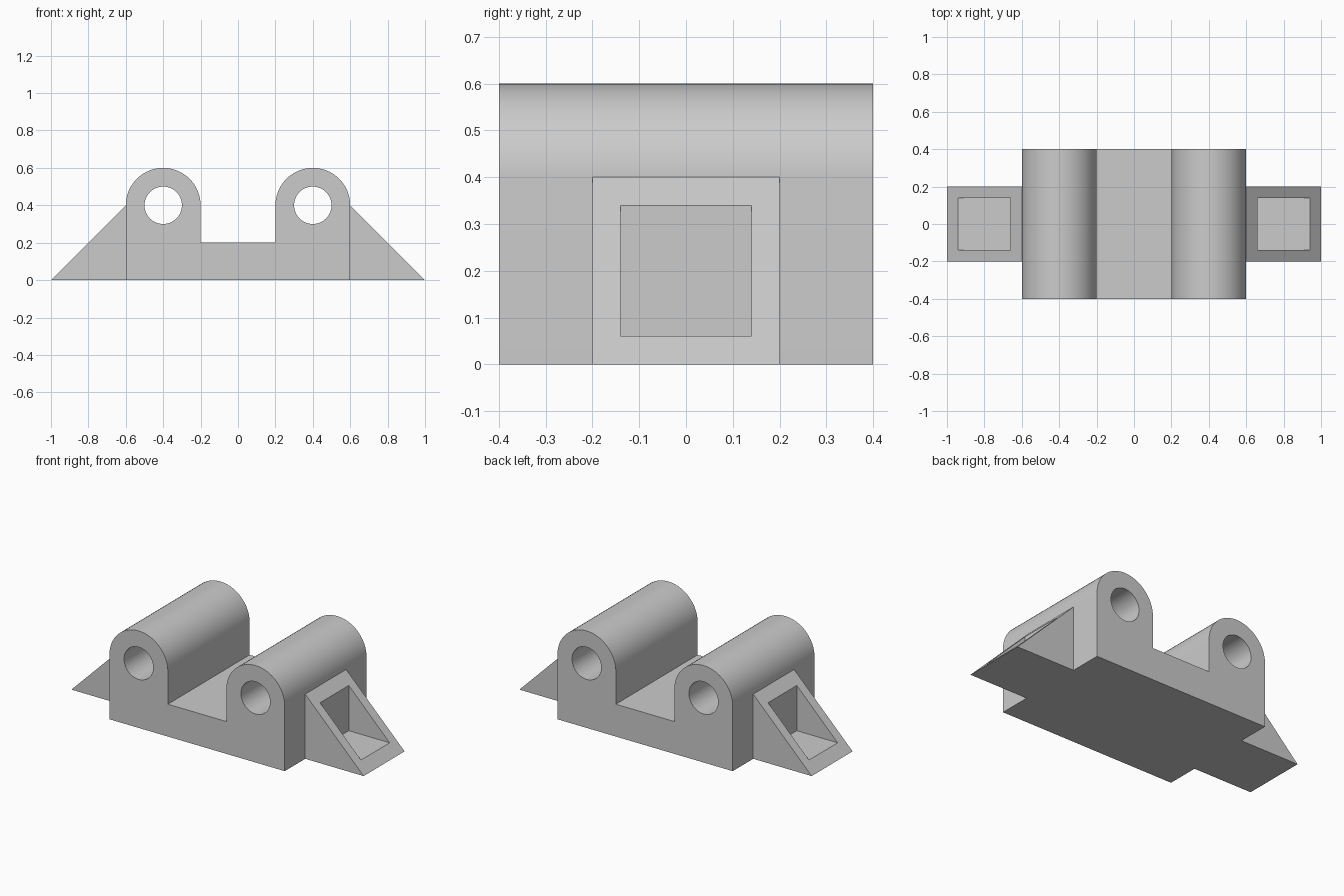
import bpy, bmesh
from math import cos, sin, pi, radians

if "Cube" in bpy.data.objects:
    bpy.data.objects.remove(bpy.data.objects["Cube"])


def arc(cx, cz, r, start, end, n):
    return [(cx + r * cos(start + (end - start) * i / n),
             cz + r * sin(start + (end - start) * i / n)) for i in range(n + 1)]


def prism(name, loops, half_depth):
    """Extrude a closed x-z outline (further loops are holes) along y."""
    bm = bmesh.new()
    edges = []
    for loop in loops:
        vs = [bm.verts.new((x, -half_depth, z)) for x, z in loop]
        edges += [bm.edges.new((vs[i - 1], vs[i])) for i in range(len(vs))]
    bmesh.ops.triangle_fill(bm, edges=edges, use_beauty=True, use_dissolve=False)
    ext = bmesh.ops.extrude_face_region(bm, geom=bm.faces[:], use_keep_orig=True)
    moved = [g for g in ext["geom"] if isinstance(g, bmesh.types.BMVert)]
    bmesh.ops.translate(bm, verts=moved, vec=(0, 2 * half_depth, 0))
    bmesh.ops.recalc_face_normals(bm, faces=bm.faces[:])
    mesh = bpy.data.meshes.new(name)
    bm.to_mesh(mesh)
    bm.free()
    ob = bpy.data.objects.new(name, mesh)
    bpy.context.collection.objects.link(ob)
    return ob


# Cradle body: base with two rounded rails, each bored lengthwise
outline = [(-0.6, 0), (0.6, 0)]
outline += arc(0.4, 0.4, 0.2, 0, pi, 32)
outline += [(0.2, 0.2), (-0.2, 0.2)]
outline += arc(-0.4, 0.4, 0.2, 0, pi, 32)
bores = [arc(x, 0.4, 0.1, 0, 2 * pi, 48)[:-1] for x in (-0.4, 0.4)]
body = prism("cradle_body", [outline] + bores, 0.4)

bpy.context.view_layer.objects.active = body
body.select_set(True)
bpy.ops.object.shade_smooth_by_angle(angle=radians(30))

# End wedges with a pocket in the sloped face, mirrored to both ends
wedge = prism("end_wedges", [[(0.6, 0), (1, 0), (0.6, 0.4)]], 0.2)
cutter = prism("pocket_cutter",
               [[(0.66, 0.06), (1.1, 0.06), (1.1, 0.5), (0.66, 0.5)]], 0.14)
cutter.hide_render = True
cutter.display_type = 'WIRE'

cut = wedge.modifiers.new("pocket", 'BOOLEAN')
cut.operation = 'DIFFERENCE'
cut.solver = 'EXACT'
cut.object = cutter
mirror = wedge.modifiers.new("mirror", 'MIRROR')
mirror.use_axis = (True, False, False)
mirror.use_clip = False
mirror.use_mirror_merge = False
